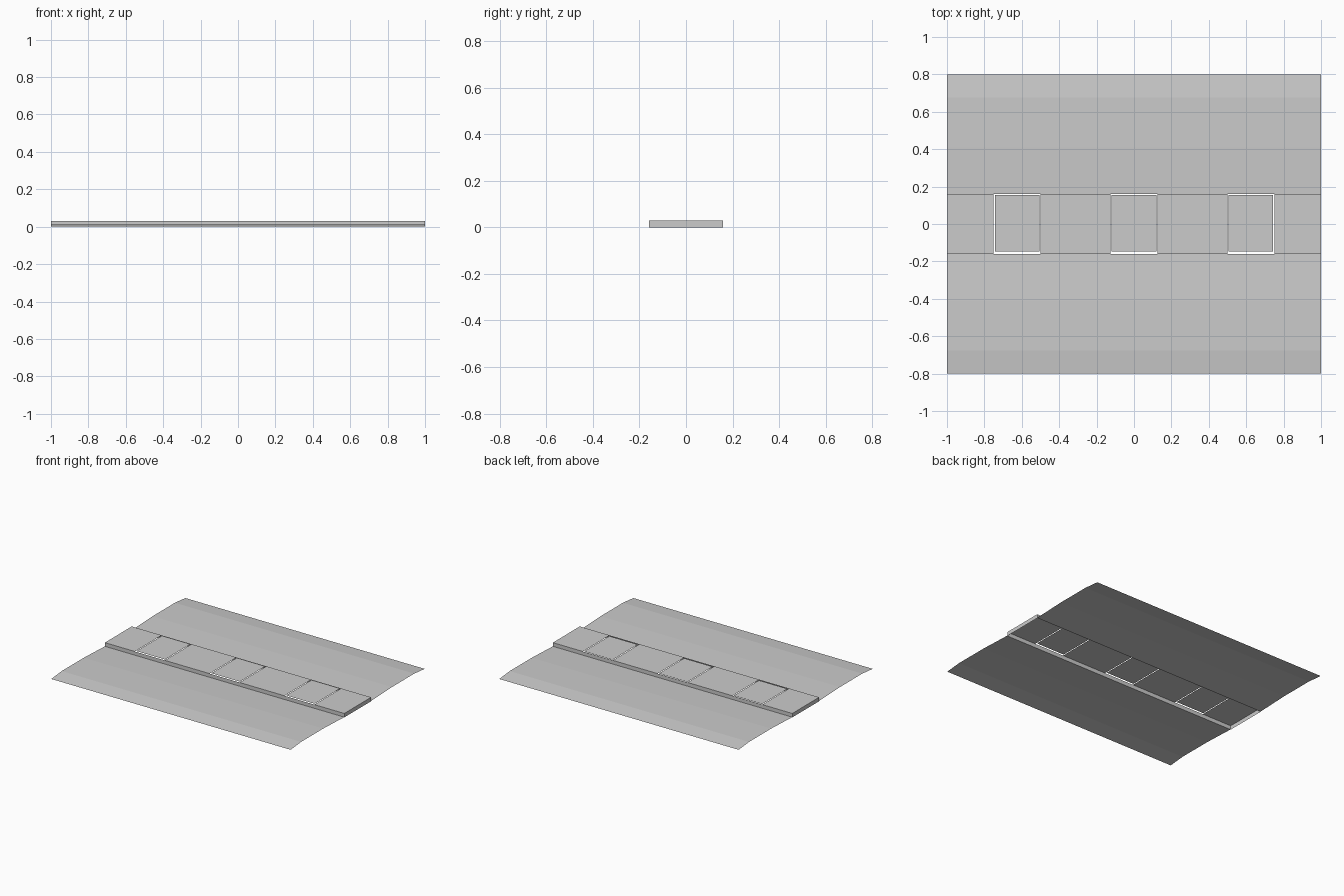
import bpy, bmesh

if "Cube" in bpy.data.objects:
    bpy.data.objects.remove(bpy.data.objects["Cube"])

# paving seams along the road (one module repeated)
SEAMS = [-1, -.875, -.75, -.625, -.375, -.25, -.125, .125, .25, .375, .625, .75, .875, 1]
PANELS = [(-.75, -.5), (-.125, .125), (.5, .75)]
W, H, CROWN, GAP = .16, .03, .012, .006


def sheet(name, quads):
    """One object from separate four-sided tiles."""
    bm = bmesh.new()
    for q in quads:
        bm.faces.new([bm.verts.new(p) for p in q])
    me = bpy.data.meshes.new(name)
    bm.to_mesh(me)
    bm.free()
    ob = bpy.data.objects.new(name, me)
    bpy.context.collection.objects.link(ob)
    return ob


def strip(xs, a, b):
    """Row of tiles between profile points a and b (y, z), a.y < b.y for upward faces."""
    return [[(x0, *a), (x1, *a), (x1, *b), (x0, *b)] for x0, x1 in zip(xs, xs[1:])]


# carriageways: tiled slopes either side of a plain raised lane
for side, s in (("front", -1), ("back", 1)):
    prof = [(W, .002), (.41, CROWN), (.675, CROWN), (.80, 0)]
    for label, i, xs in (("inner_slope", 0, SEAMS), ("lane", 1, [-1, 1]), ("outer_slope", 2, SEAMS)):
        a, b = [(s * y, z) for y, z in prof[i:i + 2]]
        if s < 0:
            a, b = b, a
        sheet(f"{side}_{label}", strip(xs, a, b))

# median paving between the inset panels, split along the middle
paving = []
for xs in ([-1, -.875, -.75], [-.5, -.375, -.25, -.125], [.125, .25, .375, .5], [.75, .875, 1]):
    paving += strip(xs, (-W, H), (0, H)) + strip(xs, (0, H), (W, H))
sheet("median_paving", paving)

# inset panels with a narrow open joint all round
sheet("median_panels", [
    [(a + GAP, -W + 2 * GAP, H), (b - GAP, -W + 2 * GAP, H), (b - GAP, W - GAP, H), (a + GAP, W - GAP, H)]
    for a, b in PANELS])

# kerb faces along both sides and at the ends
kerb = strip(SEAMS, (-W, 0), (-W, H)) + [q[::-1] for q in strip(SEAMS, (W, 0), (W, H))]
kerb += [[(1, -W, 0), (1, W, 0), (1, W, H), (1, -W, H)],
         [(-1, W, 0), (-1, -W, 0), (-1, -W, H), (-1, W, H)]]
sheet("median_kerb", kerb)
